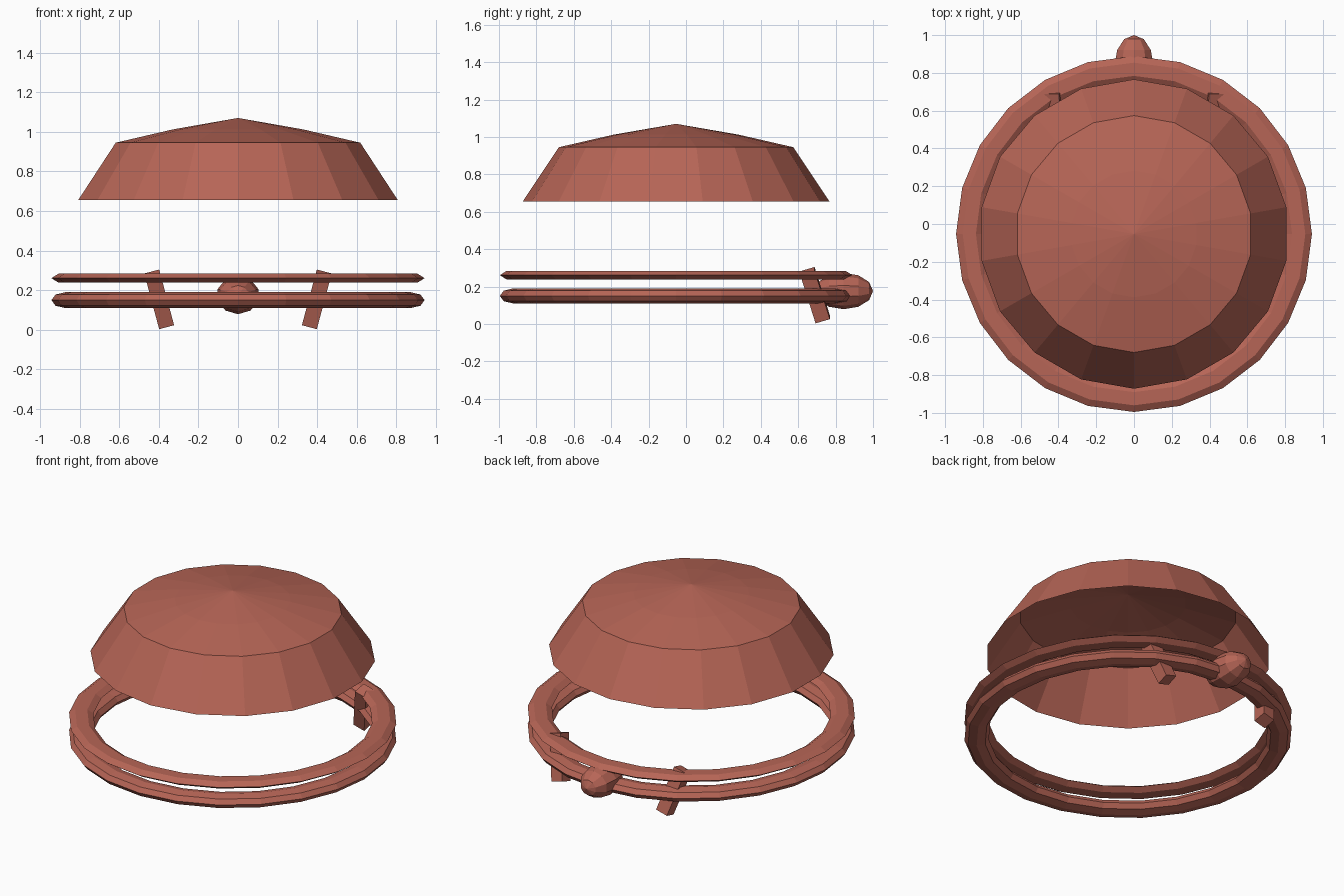
import bpy
import bmesh
from math import radians, cos, sin, tau
from mathutils import Matrix

default = bpy.data.objects.get("Cube")
if default:
    bpy.data.objects.remove(default, do_unlink=True)

CENTRE_Y = -0.053

clay = bpy.data.materials.new("clay_red")
clay.use_nodes = True
clay.diffuse_color = (0.47, 0.13, 0.093, 1)
clay.node_tree.nodes["Principled BSDF"].inputs["Base Color"].default_value = clay.diffuse_color


def add_object(name, bm, location, rotation=(0, 0, 0)):
    """Turn a bmesh into a flat shaded object."""
    bmesh.ops.recalc_face_normals(bm, faces=bm.faces)
    mesh = bpy.data.meshes.new(name)
    bm.to_mesh(mesh)
    bm.free()
    mesh.materials.append(clay)
    obj = bpy.data.objects.new(name, mesh)
    obj.location = location
    obj.rotation_euler = rotation
    bpy.context.collection.objects.link(obj)
    return obj


def lathe(name, profile, sides, closed=False, height=0):
    """Spin (radius, z) points around z, starting at the back."""
    bm = bmesh.new()
    verts = [bm.verts.new((0, r, z)) for r, z in profile]
    pairs = list(zip(verts, verts[1:]))
    if closed:
        pairs.append((verts[-1], verts[0]))
    edges = [bm.edges.new(p) for p in pairs]
    bmesh.ops.spin(bm, geom=verts + edges, cent=(0, 0, 0), axis=(0, 0, 1),
                   angle=tau, steps=sides)
    bmesh.ops.remove_doubles(bm, verts=bm.verts, dist=0.0005)
    return add_object(name, bm, (0, CENTRE_Y, height))


def ring(name, corners, half_height, height):
    """Flattened torus with a polygonal section."""
    section = [(0.872 + 0.07 * cos(tau * i / corners),
                half_height * sin(tau * i / corners)) for i in range(corners)]
    lathe(name, section, 24, closed=True, height=height)


# Open shell of the lid, with a shallow conical top
lathe("lid_shell", [(0.819, 0.656), (0.627, 0.945), (0.335, 1.012), (0, 1.07)], 18)

# Two stacked rim rings
ring("upper_ring", 6, 0.026, 0.261)
ring("lower_ring", 8, 0.04, 0.15)

# Rounded knob at the back, its poles along y
bm = bmesh.new()
bmesh.ops.create_uvsphere(bm, u_segments=10, v_segments=6, radius=1)
bmesh.ops.rotate(bm, verts=bm.verts, matrix=Matrix.Rotation(radians(90), 3, "X"))
bmesh.ops.scale(bm, verts=bm.verts, vec=(0.108, 0.157, 0.097))
add_object("back_knob", bm, (0, 0.843, 0.176))

# Slanted pegs either side of the knob
for side, label in ((1, "left"), (-1, "right")):
    bm = bmesh.new()
    bmesh.ops.create_cube(bm, size=1)
    bmesh.ops.scale(bm, verts=bm.verts, vec=(0.078, 0.08, 0.28))
    add_object(label + "_peg", bm, (0.398 * side, 0.69, 0.154),
               (radians(17), radians(15) * side, 0))
